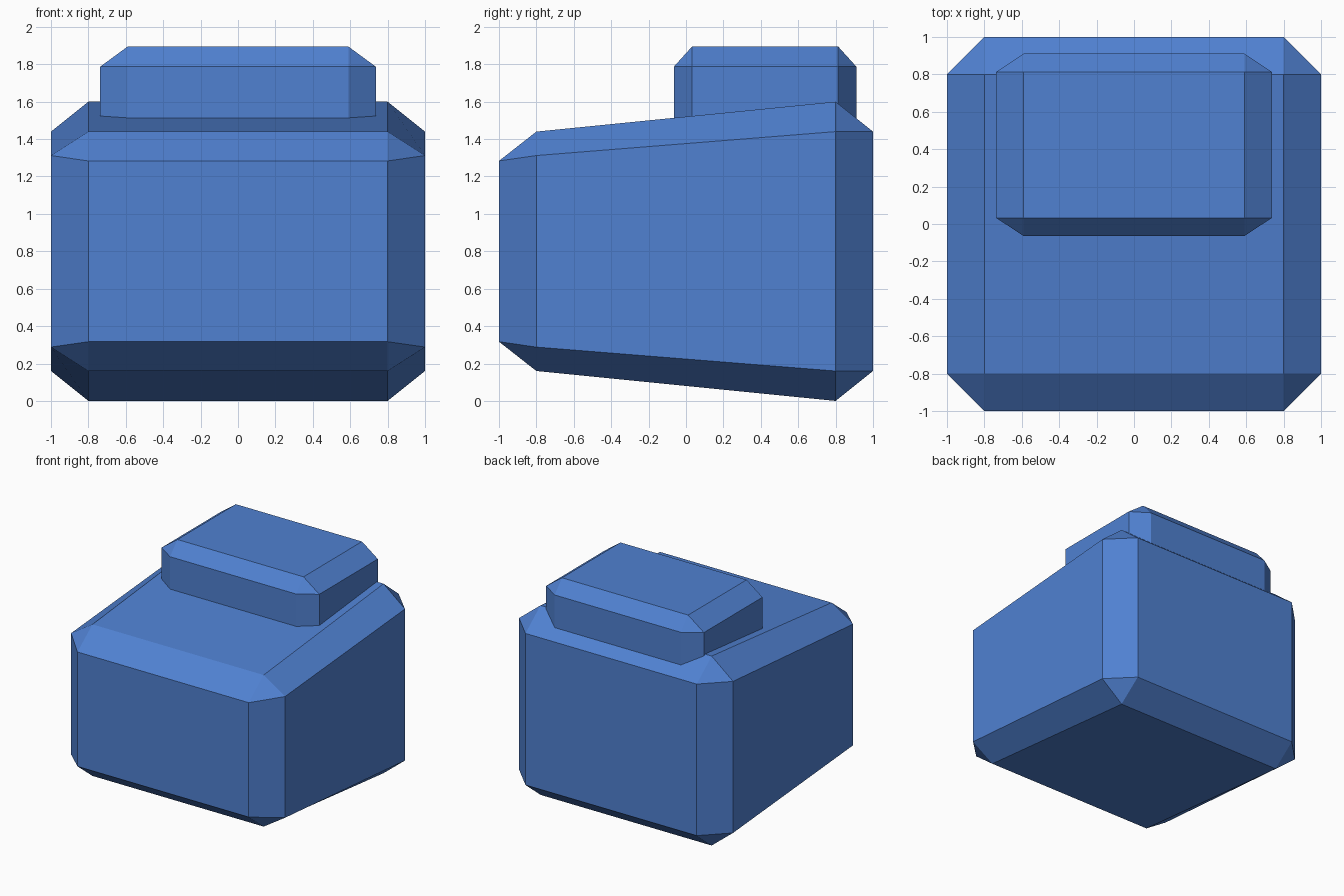
import bpy
import bmesh

cube = bpy.data.objects.get("Cube")
if cube:
    bpy.data.objects.remove(cube, do_unlink=True)

# Single blue material
BLUE = (0.08, 0.22, 0.64, 1.0)
blue = bpy.data.materials.new("blue")
blue.use_nodes = True
blue.diffuse_color = BLUE
blue.node_tree.nodes["Principled BSDF"].inputs["Base Color"].default_value = BLUE


def chamfered_box(name, centre, half_size, taper=None):
    """Box with a one-step chamfer of a fifth of its half size; taper scales height by y."""
    bm = bmesh.new()
    bmesh.ops.create_cube(bm, size=2)
    bmesh.ops.bevel(bm, geom=bm.edges[:], offset=0.2, offset_type='OFFSET',
                    segments=1, profile=0.5, affect='EDGES')
    for v in bm.verts:
        scale = taper(v.co.y) if taper else 1
        v.co.x = centre[0] + v.co.x * half_size[0]
        v.co.y = centre[1] + v.co.y * half_size[1]
        v.co.z = centre[2] + v.co.z * half_size[2] * scale
    bmesh.ops.recalc_face_normals(bm, faces=bm.faces[:])
    mesh = bpy.data.meshes.new(name)
    bm.to_mesh(mesh)
    bm.free()
    mesh.materials.append(blue)
    obj = bpy.data.objects.new(name, mesh)
    bpy.context.collection.objects.link(obj)
    return obj


def front_taper(y):
    """Full height at the back, lower at the front, lowest on the front face."""
    if y > 0:
        return 1
    return 0.8 if y > -0.9 else 0.755


# Main block, sloping down to the front
chamfered_box("body", (0, 0, 0.8), (1, 1, 0.8), front_taper)

# Smaller block sunk into the rear of the top
chamfered_box("top_block", (0, 0.423, 1.355), (0.737, 0.488, 0.54))
